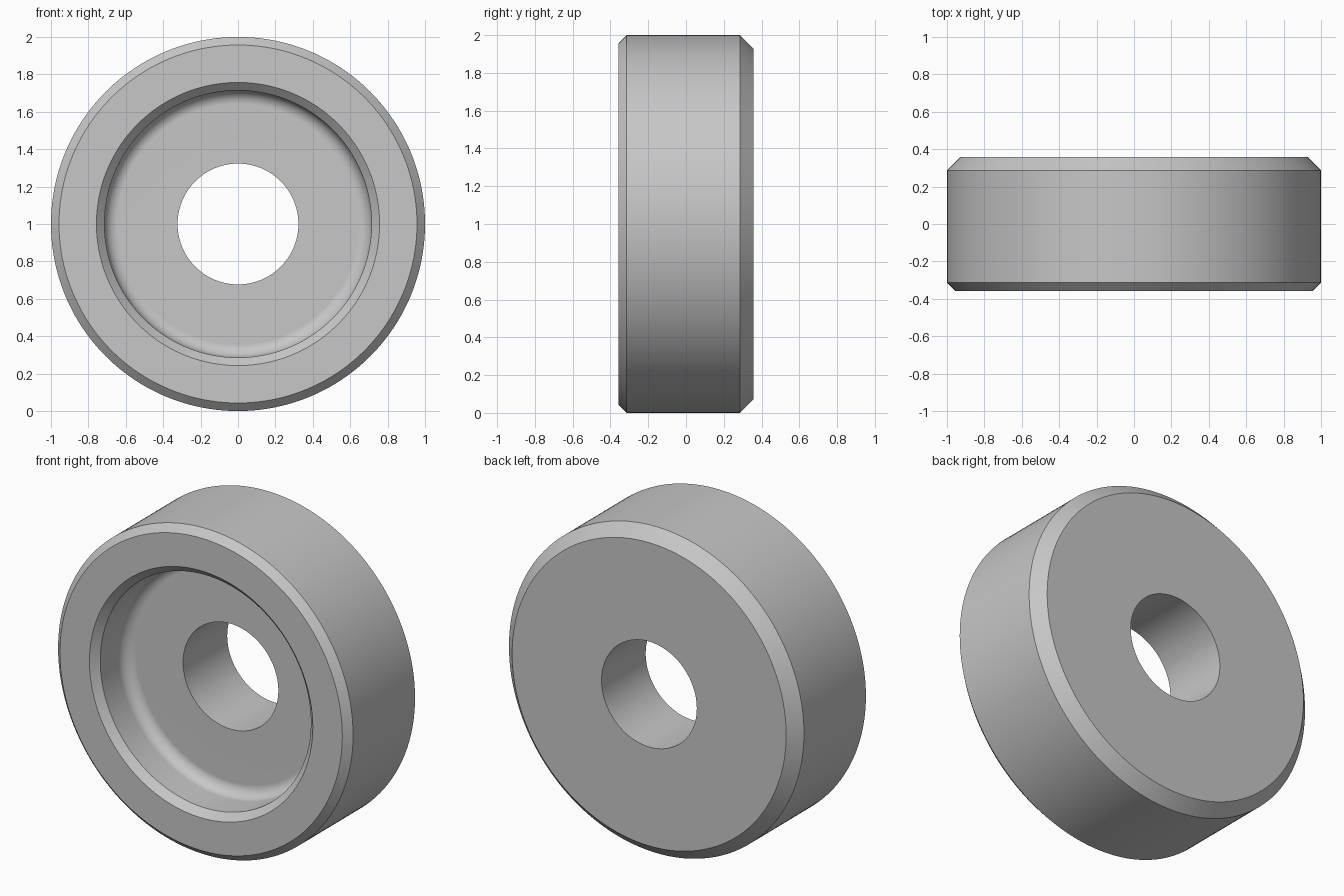
import bpy, bmesh
from math import pi, sin, cos, radians
from mathutils import Vector

default = bpy.data.objects.get("Cube")
if default:
    bpy.data.objects.remove(default)

STEPS = 160          # facets around the axis
HALF = 0.357         # half the thickness
BORE = 0.323         # bore radius
RECESS = 0.714       # recess radius
FLOOR = -0.071       # depth position of the recess floor
FILLET = 0.071       # rounding between recess wall and floor
FRONT_CUT, BACK_CUT = 0.043, 0.071   # chamfers

# Plain grey metal
grey = bpy.data.materials.new("grey_metal")
grey.use_nodes = True
colour = (0.57, 0.57, 0.57, 1)
grey.diffuse_color = colour
grey.node_tree.nodes["Principled BSDF"].inputs["Base Color"].default_value = colour

# Cross-section as (radius, y): bore, back, rim, front, then recess
profile = [
    (BORE, FLOOR), (BORE, HALF),
    (1 - BACK_CUT, HALF), (1, HALF - BACK_CUT),
    (1, FRONT_CUT - HALF), (1 - FRONT_CUT, -HALF),
    (RECESS + FRONT_CUT, -HALF), (RECESS, FRONT_CUT - HALF),
]
# Fillet from recess wall to floor
for i in range(9):
    a = i / 8 * pi / 2
    profile.append((RECESS - FILLET * (1 - cos(a)), FLOOR - FILLET * (1 - sin(a))))

# Revolve the closed section about the y axis
bm = bmesh.new()
verts = [bm.verts.new((r, y, 0)) for r, y in profile]
edges = [bm.edges.new((v, verts[(i + 1) % len(verts)])) for i, v in enumerate(verts)]
bmesh.ops.spin(bm, geom=verts + edges, cent=(0, 0, 0), axis=(0, 1, 0),
               angle=2 * pi, steps=STEPS, use_merge=True)
bmesh.ops.remove_doubles(bm, verts=bm.verts, dist=0.0001)
bmesh.ops.recalc_face_normals(bm, faces=bm.faces)
bmesh.ops.translate(bm, verts=bm.verts, vec=Vector((0, 0, 1)))

mesh = bpy.data.meshes.new("recessed_ring")
bm.to_mesh(mesh)
bm.free()
mesh.materials.append(grey)
ring = bpy.data.objects.new("recessed_ring", mesh)
bpy.context.collection.objects.link(ring)

# Smooth round surfaces, crisp chamfers and flat faces
bpy.ops.object.select_all(action="DESELECT")
ring.select_set(True)
bpy.context.view_layer.objects.active = ring
bpy.ops.object.shade_smooth_by_angle(angle=radians(30))
weighted = ring.modifiers.new("flat_face_normals", "WEIGHTED_NORMAL")
weighted.keep_sharp = True
